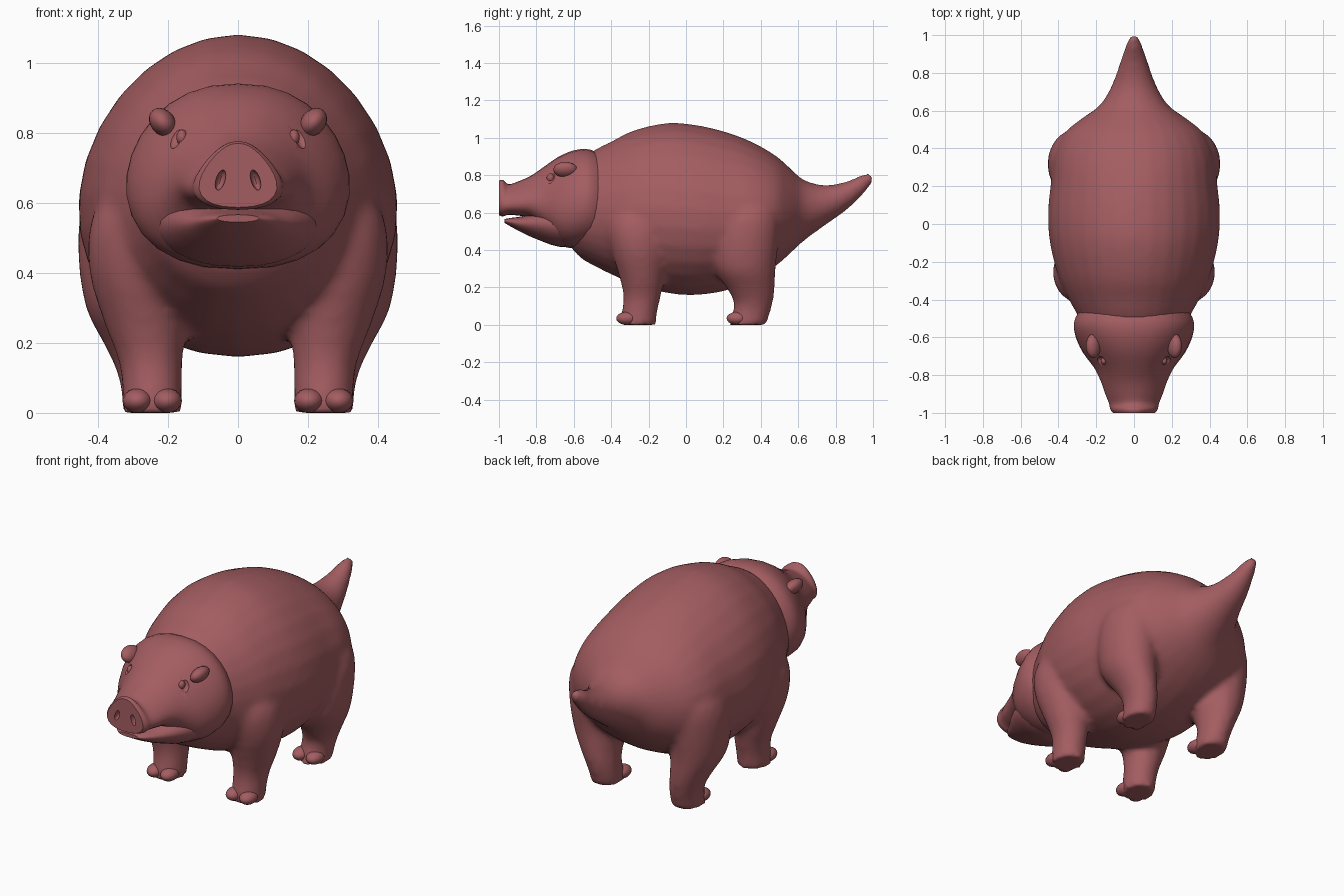
import bpy, bmesh, math
from mathutils import Vector

cube = bpy.data.objects.get("Cube")
if cube:
    bpy.data.objects.remove(cube, do_unlink=True)

skin = bpy.data.materials.new("dusty_rose_skin")
skin.use_nodes = True
COLOUR = (0.37, 0.11, 0.12, 1)
skin.diffuse_color = COLOUR
bsdf = skin.node_tree.nodes["Principled BSDF"]
bsdf.inputs["Base Color"].default_value = COLOUR
bsdf.inputs["Roughness"].default_value = 0.7


def finish(bm, name):
    bmesh.ops.recalc_face_normals(bm, faces=bm.faces)
    mesh = bpy.data.meshes.new(name)
    bm.to_mesh(mesh)
    bm.free()
    mesh.materials.append(skin)
    obj = bpy.data.objects.new(name, mesh)
    bpy.context.collection.objects.link(obj)
    return obj


def resample(rows, steps=3):
    """Smooth curve through the key rows."""
    rows = [Vector(r) for r in rows]
    out = []
    for i in range(len(rows) - 1):
        a, b = rows[max(i - 1, 0)], rows[i]
        c, d = rows[i + 1], rows[min(i + 2, len(rows) - 1)]
        for k in range(steps):
            t = k / steps
            out.append(b + (c - a) * (t / 2)
                       + (a * 2 - b * 5 + c * 4 - d) * (t * t / 2)
                       + (b * 3 - a - c * 3 + d) * (t ** 3 / 2))
    return out + [rows[-1]]


def loft(name, rows, ring, sides=28):
    """Skin a closed tube; ring(row, cos, sin) gives one point."""
    bm = bmesh.new()
    loops = []
    for row in resample(rows):
        angles = [math.tau * i / sides for i in range(sides)]
        loops.append([bm.verts.new(ring(row, math.cos(a), math.sin(a))) for a in angles])
    for lo, hi in zip(loops, loops[1:]):
        for i in range(sides):
            j = (i + 1) % sides
            bm.faces.new((lo[i], lo[j], hi[j], hi[i]))
    bm.faces.new(loops[0])
    bm.faces.new(loops[-1])
    return finish(bm, name)


def lengthwise(power):
    """Ring across the body: row is y, bottom, top, half width, upward taper."""
    def ring(r, c, s):
        y, low, high, width, taper = r
        x = width * math.copysign(abs(c) ** power, c) * (1 - taper * s)
        return x, y, (low + high) / 2 + (high - low) / 2 * s
    return ring


def blob(name, place, scale, tilt=0):
    bm = bmesh.new()
    bmesh.ops.create_uvsphere(bm, u_segments=16, v_segments=10, radius=1)
    obj = finish(bm, name)
    obj.location, obj.scale, obj.rotation_euler = place, scale, (0, tilt, 0)
    return obj


def activate(obj):
    bpy.ops.object.select_all(action='DESELECT')
    obj.select_set(True)
    bpy.context.view_layer.objects.active = obj


def carve(target, cutter):
    activate(target)
    mod = target.modifiers.new("carve", 'BOOLEAN')
    mod.operation, mod.solver, mod.object = 'DIFFERENCE', 'EXACT', cutter
    bpy.ops.object.modifier_apply(modifier=mod.name)
    bpy.data.objects.remove(cutter, do_unlink=True)


# Torso flowing into the tail
body = loft("body", [
    (-0.62, 0.42, 0.80, 0.20, 0.05), (-0.56, 0.355, 0.88, 0.26, 0.05),
    (-0.48, 0.31, 0.94, 0.30, 0.05), (-0.40, 0.27, 0.98, 0.345, 0.06),
    (-0.28, 0.22, 1.04, 0.40, 0.08), (-0.10, 0.17, 1.08, 0.445, 0.08),
    (0.06, 0.16, 1.068, 0.455, 0.08), (0.22, 0.185, 1.03, 0.44, 0.08),
    (0.36, 0.24, 0.975, 0.425, 0.08), (0.48, 0.315, 0.905, 0.37, 0.06),
    (0.56, 0.385, 0.835, 0.275, 0.05), (0.63, 0.45, 0.775, 0.18, 0),
    (0.74, 0.53, 0.747, 0.115, 0), (0.86, 0.615, 0.767, 0.073, 0),
    (0.95, 0.70, 0.807, 0.042, 0), (1.0, 0.765, 0.808, 0.02, 0)], lengthwise(1))

# Legs: rows are z, x, y, half width, half depth
FRONT = [(0, 0.245, -0.255, 0.085, 0.095), (0.06, 0.245, -0.25, 0.085, 0.095),
         (0.15, 0.25, -0.235, 0.092, 0.10), (0.25, 0.265, -0.235, 0.115, 0.12),
         (0.40, 0.29, -0.25, 0.135, 0.15), (0.55, 0.28, -0.26, 0.14, 0.16),
         (0.70, 0.22, -0.25, 0.12, 0.13)]
HIND = [(0, 0.25, 0.33, 0.085, 0.10), (0.05, 0.25, 0.345, 0.082, 0.10),
        (0.12, 0.26, 0.36, 0.087, 0.105), (0.20, 0.28, 0.345, 0.105, 0.13),
        (0.30, 0.30, 0.315, 0.135, 0.165), (0.45, 0.31, 0.315, 0.147, 0.18),
        (0.60, 0.30, 0.33, 0.143, 0.17), (0.75, 0.25, 0.34, 0.10, 0.12)]
legs = []
for side, s in (("left", 1), ("right", -1)):
    for kind, rows, toe_y in (("front", FRONT, -0.315), ("hind", HIND, 0.275)):
        def leg_ring(r, c, sn):
            return s * (r[1] + r[3] * c), r[2] + r[4] * sn, r[0]
        legs.append(loft(f"{side}_{kind}_leg", rows, leg_ring, 20))
        # Cloven toes
        for inner, dx in (("inner", -0.042), ("outer", 0.042)):
            toe = blob(f"{side}_{kind}_{inner}_toe", (s * (0.245 + dx), toe_y, 0.035),
                       (0.043, 0.058, 0.035))
            activate(toe)
            bpy.ops.object.shade_smooth()

# Blend the legs into the torso
activate(body)
for leg in legs:
    leg.select_set(True)
bpy.ops.object.join()
remesh = body.modifiers.new("blend", 'REMESH')
remesh.mode, remesh.voxel_size = 'VOXEL', 0.018
soften = body.modifiers.new("soften", 'SMOOTH')
soften.factor, soften.iterations = 0.5, 7
for mod in (remesh, soften):
    bpy.ops.object.modifier_apply(modifier=mod.name)
bpy.ops.object.shade_smooth()

# Head with a flared flat snout
head = loft("head", [
    (-0.40, 0.50, 0.88, 0.23, 0.1), (-0.47, 0.44, 0.92, 0.295, 0.1),
    (-0.53, 0.42, 0.94, 0.318, 0.1), (-0.60, 0.41, 0.933, 0.305, 0.14),
    (-0.68, 0.43, 0.90, 0.265, 0.2), (-0.76, 0.51, 0.845, 0.205, 0.25),
    (-0.83, 0.57, 0.797, 0.17, 0.28), (-0.90, 0.585, 0.766, 0.145, 0.32),
    (-0.95, 0.588, 0.752, 0.125, 0.36), (-0.98, 0.58, 0.776, 0.118, 0.38),
    (-1.0, 0.587, 0.77, 0.104, 0.38)], lengthwise(0.85))

# Lower jaw, its gap under the snout forming the mouth
jaw = loft("lower_jaw", [
    (-0.56, 0.42, 0.66, 0.23, 0), (-0.68, 0.418, 0.635, 0.232, -0.1),
    (-0.79, 0.455, 0.605, 0.185, -0.15), (-0.87, 0.49, 0.582, 0.135, -0.15),
    (-0.93, 0.522, 0.573, 0.10, -0.1), (-0.97, 0.545, 0.566, 0.06, 0)], lengthwise(0.85))

# Nostrils and eye creases
for s in (1, -1):
    carve(head, blob("nostril_cutter", (s * 0.05, -1.0, 0.665), (0.013, 0.03, 0.03), -s * 0.3))
    carve(head, blob("eye_cutter", (s * 0.178, -0.735, 0.795), (0.02, 0.035, 0.042), -s * 0.3))

# Small eyes and folded ear ridges
features = [head, jaw]
for side, s in (("left", 1), ("right", -1)):
    features.append(blob(f"{side}_eye", (s * 0.16, -0.725, 0.787), (0.016, 0.02, 0.022)))
    features.append(blob(f"{side}_ear_fold", (s * 0.215, -0.645, 0.83), (0.035, 0.065, 0.045), s * 0.7))
for obj in features:
    activate(obj)
    bpy.ops.object.shade_smooth_by_angle(angle=math.radians(40))
